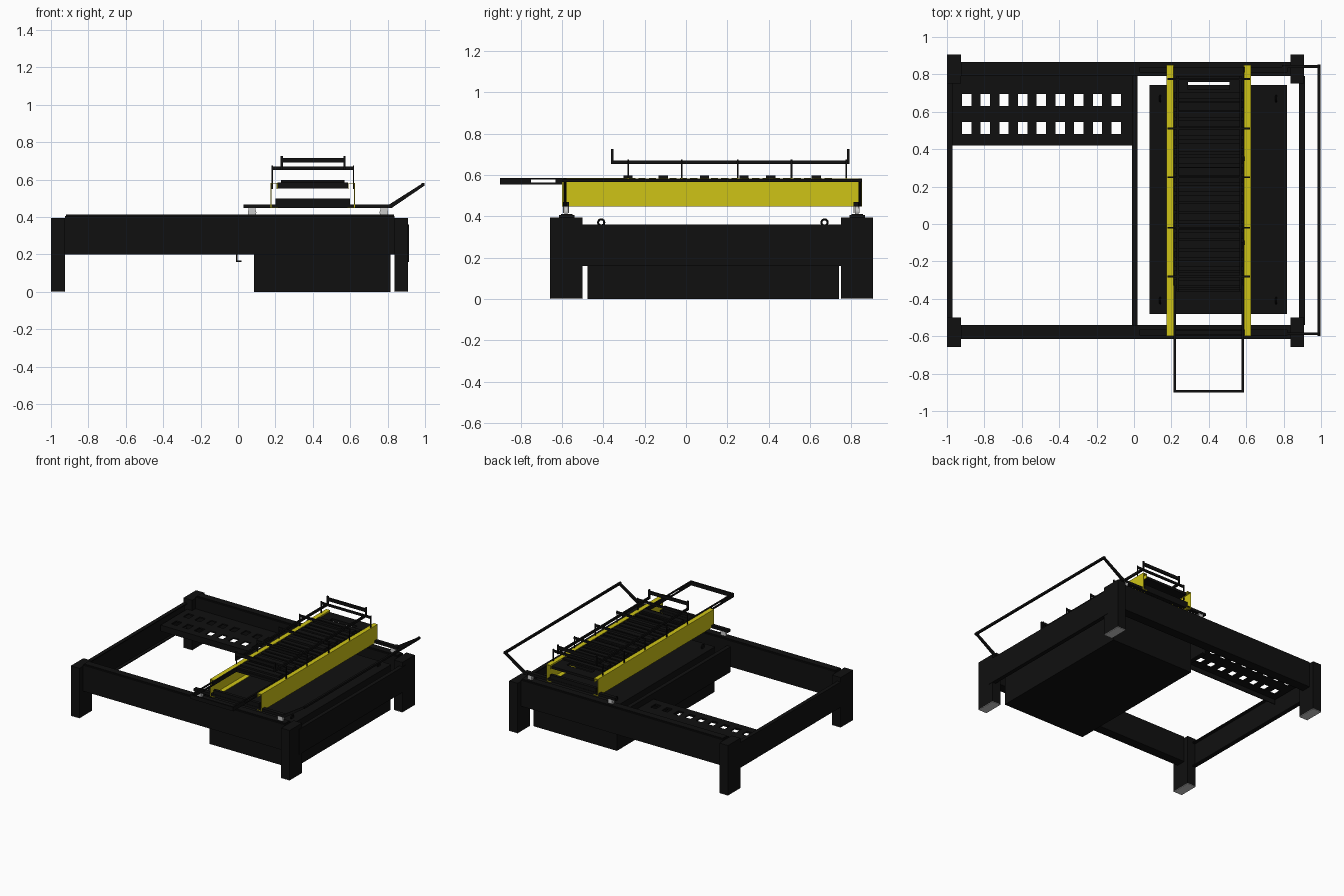
import bpy, bmesh, math
from mathutils import Vector

if "Cube" in bpy.data.objects:
    bpy.data.objects.remove(bpy.data.objects["Cube"])


def material(name, rgb):
    m = bpy.data.materials.new(name)
    m.diffuse_color = (*rgb, 1)
    m.use_nodes = True
    m.node_tree.nodes["Principled BSDF"].inputs["Base Color"].default_value = m.diffuse_color
    return m


BLACK = material("black_paint", (0.005, 0.005, 0.005))
YELLOW = material("yellow_paint", (0.62, 0.55, 0.008))


def finish(bm, name, mat):
    bmesh.ops.recalc_face_normals(bm, faces=bm.faces)
    me = bpy.data.meshes.new(name)
    bm.to_mesh(me)
    bm.free()
    ob = bpy.data.objects.new(name, me)
    bpy.context.collection.objects.link(ob)
    if mat:
        me.materials.append(mat)
    return ob


def boxes(name, ranges, mat=BLACK):
    """One object from boxes given as (x0, x1, y0, y1, z0, z1)."""
    bm = bmesh.new()
    for x0, x1, y0, y1, z0, z1 in ranges:
        vs = bmesh.ops.create_cube(bm, size=1)["verts"]
        for v in vs:
            v.co = Vector(((x0 + x1) / 2 + v.co.x * (x1 - x0),
                           (y0 + y1) / 2 + v.co.y * (y1 - y0),
                           (z0 + z1) / 2 + v.co.z * (z1 - z0)))
    return finish(bm, name, mat)


def extrude_y(name, profile, y0, y1, mat=BLACK):
    """Extrude a closed (x, z) profile along y."""
    bm = bmesh.new()
    f = bm.faces.new([bm.verts.new((x, y0, z)) for x, z in profile])
    r = bmesh.ops.extrude_face_region(bm, geom=[f])
    vs = [g for g in r["geom"] if isinstance(g, bmesh.types.BMVert)]
    bmesh.ops.translate(bm, verts=vs, vec=(0, y1 - y0, 0))
    return finish(bm, name, mat)


def smooth(ob):
    bpy.ops.object.select_all(action="DESELECT")
    ob.select_set(True)
    bpy.context.view_layer.objects.active = ob
    bpy.ops.object.shade_smooth_by_angle()


# Corner legs
for side, x0, x1 in (("left", -1, -0.925), ("right", 0.837, 0.91)):
    for end, y0, y1 in (("front", -0.657, -0.5), ("back", 0.75, 0.905)):
        boxes(f"{end}_{side}_leg", [(x0, x1, y0, y1, 0.004, 0.395)])
        boxes(f"{end}_{side}_foot", [(x0, x1, y0, y1, 0, 0.004)], None)

# Long beams with a running rail on top
for end, y0, y1 in (("front", -0.615, -0.54), ("back", 0.79, 0.865)):
    boxes(f"{end}_beam", [(-0.925, 0.837, y0, y1, 0.2, 0.405),
                          (-0.92, 0.835, y0 + 0.01, y1 - 0.01, 0.4, 0.412)])

# Cross beams as channels
for name, x0, x1 in (("left_side_beam", -1, -0.97), ("middle_beam", -0.012, 0.02),
                     ("right_side_beam", 0.882, 0.913)):
    a, b, t = x0, x1, 0.008
    if x0 > 0.5:
        a, b, t = x1, x0, -0.008
    extrude_y(name, [(a, 0.16), (b, 0.16), (b, 0.168), (a + t, 0.168),
                     (a + t, 0.352), (b, 0.352), (b, 0.36), (a, 0.36)], -0.54, 0.79)

# Perforated walkway plate: bars between two rows of square holes
strips = [(-0.97, -0.012, y0, y1, 0.303, 0.313)
          for y0, y1 in ((0.425, 0.48), (0.545, 0.63), (0.695, 0.79))]
for y0, y1 in ((0.48, 0.545), (0.63, 0.695)):
    edges = [-0.97]
    for i in range(9):
        edges += [-0.92 + 0.1 * i, -0.87 + 0.1 * i]
    edges.append(-0.012)
    strips += [(a, b, y0, y1, 0.303, 0.313) for a, b in zip(edges[::2], edges[1::2])]
strips.append((-0.97, -0.012, 0.42, 0.426, 0.265, 0.313))
boxes("perforated_walkway", strips)

# Collection tank with lid and lifting eyes
boxes("tank", [(0.085, 0.815, -0.477, 0.74, 0, 0.345)])
boxes("tank_lid", [(0.082, 0.818, -0.48, 0.743, 0.345, 0.357)])
for x in (0.14, 0.76):
    for y in (-0.41, 0.67):
        bpy.ops.mesh.primitive_torus_add(major_radius=0.015, minor_radius=0.005,
                                         major_segments=16, minor_segments=8,
                                         location=(x, y, 0.37), rotation=(0, math.pi / 2, 0))
        eye = bpy.context.object
        eye.name = "lifting_eye"
        eye.data.materials.append(BLACK)
        smooth(eye)

# Trolley rails and wheels
for end, y in (("front", -0.58), ("back", 0.825)):
    boxes(f"{end}_trolley_rail", [(0.03, 0.822, y - 0.015, y + 0.015, 0.447, 0.468)])
    for x in (0.075, 0.78):
        bpy.ops.mesh.primitive_cylinder_add(vertices=24, radius=0.023, depth=0.016,
                                            location=(x, y, 0.424),
                                            rotation=(math.pi / 2, 0, 0))
        bpy.context.object.name = f"{end}_wheel"
        smooth(bpy.context.object)
        boxes(f"{end}_wheel_fork", [(x - 0.018, x + 0.018, y + s - 0.002, y + s + 0.002,
                                     0.415, 0.448) for s in (-0.012, 0.012)], None)

# Push handle: two sloping arms and a long grip
for y in (-0.593, 0.835):
    extrude_y("handle_arm", [(0.79, 0.447), (0.82, 0.447), (0.998, 0.568),
                             (0.99, 0.582), (0.81, 0.468), (0.79, 0.468)], y, y + 0.014)
boxes("handle_grip", [(0.982, 0.998, -0.6, 0.852, 0.565, 0.581)])

# Yellow folded sheet side beams, mirrored about the conveyor centre
CX = 0.4
for side, s in (("left", -1), ("right", 1)):
    prof = [(0.185, 0.447), (0.225, 0.447), (0.225, 0.582), (0.19, 0.582), (0.19, 0.55),
            (0.194, 0.55), (0.194, 0.578), (0.221, 0.578), (0.221, 0.451), (0.185, 0.451)]
    extrude_y(f"{side}_conveyor_beam", [(CX + s * x, z) for x, z in prof], -0.6, 0.85, YELLOW)

# Cross members joining the beams
boxes("conveyor_cross_members", [(0.2, 0.6, y - 0.012, y + 0.012, 0.462, 0.5)
                                 for y in (-0.58, -0.1, 0.35, 0.825)])

# Conveyor deck with slats
deck = [(0.212, 0.588, -0.34, 0.72, 0.553, 0.572),
        (0.212, 0.29, 0.72, 0.84, 0.553, 0.572),
        (0.51, 0.588, 0.72, 0.84, 0.553, 0.572),
        (0.29, 0.51, 0.76, 0.84, 0.553, 0.572)]
deck += [(0.216, 0.584, -0.33 + 0.05 * i, -0.295 + 0.05 * i, 0.57, 0.584) for i in range(21)]
boxes("conveyor_deck", deck)
boxes("deck_cleats", [(0.23, 0.57, y - 0.022, y + 0.022, 0.582, 0.597)
                      for y in (-0.28, -0.11, 0.09, 0.28, 0.41, 0.63)])

# Sliding extension frame with slotted sides
ext = [(0.212, 0.588, -0.9, -0.888, 0.553, 0.585)]
for x in (0.212, 0.576):
    x1 = x + 0.012
    ext += [(x, x1, -0.9, -0.75, 0.553, 0.585), (x, x1, -0.63, -0.33, 0.553, 0.585),
            (x, x1, -0.75, -0.63, 0.553, 0.562), (x, x1, -0.75, -0.63, 0.577, 0.585)]
boxes("extension_frame", ext)

# Guide hoops over the deck
for y in (-0.28, -0.02, 0.25, 0.51, 0.775):
    boxes("guide_hoop", [(0.18, 0.186, y - 0.004, y + 0.004, 0.55, 0.675),
                         (0.614, 0.62, y - 0.004, y + 0.004, 0.55, 0.675),
                         (0.18, 0.62, y - 0.005, y + 0.005, 0.652, 0.67)])

# Top guide rails with raised end gates
rail = [(x, x + 0.012, -0.362, 0.79, 0.652, 0.67) for x in (0.228, 0.563)]
for y0 in (-0.362, 0.778):
    rail += [(x, x + 0.012, y0, y0 + 0.012, 0.652, 0.725) for x in (0.228, 0.563)]
    rail.append((0.228, 0.575, y0, y0 + 0.012, 0.69, 0.715))
boxes("guide_rail_frame", rail)
